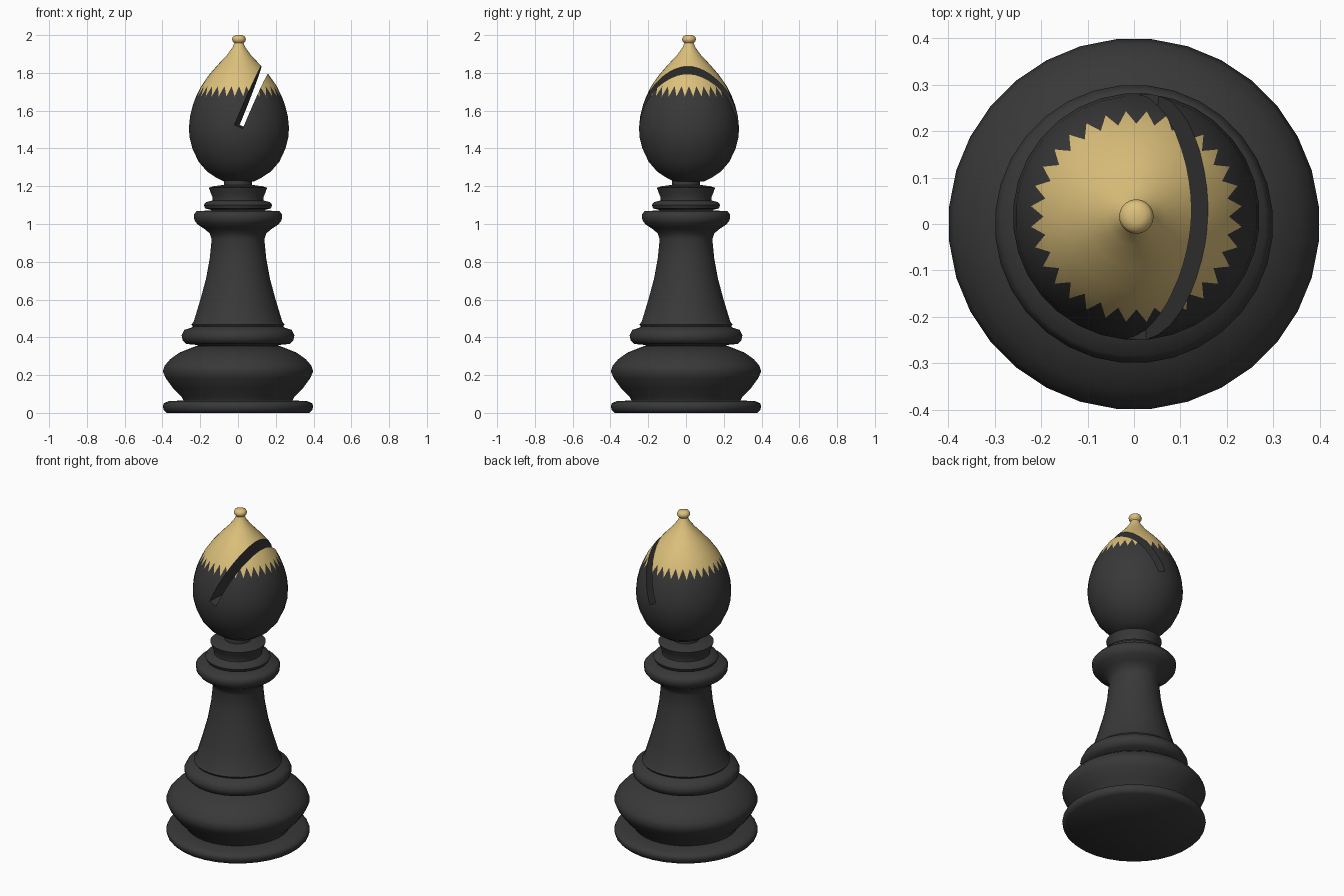
import bpy, bmesh
from math import sin, cos, pi, radians
from mathutils import Matrix

if "Cube" in bpy.data.objects:
    bpy.data.objects.remove(bpy.data.objects["Cube"])

N = 32


def material(name, rgb):
    m = bpy.data.materials.new(name)
    m.diffuse_color = (*rgb, 1)
    m.use_nodes = True
    m.node_tree.nodes["Principled BSDF"].inputs["Base Color"].default_value = m.diffuse_color
    return m


black = material("black", (0.04, 0.04, 0.04))
gold = material("gold", (0.72, 0.53, 0.2))


def smooth(ob, angle):
    bpy.ops.object.select_all(action='DESELECT')
    ob.select_set(True)
    bpy.context.view_layer.objects.active = ob
    bpy.ops.object.shade_smooth_by_angle(angle=radians(angle))


def lathe(name, profile, center=(0, 0), tooth_row=None):
    """Closed turned solid; tooth_row makes a zigzag colour border above that row."""
    bm = bmesh.new()
    rings = []
    for k, (r, z) in enumerate(profile):
        shift = 0.5 if tooth_row is None or k <= tooth_row else 0.0
        rings.append([bm.verts.new((center[0] + r * cos(2 * pi * (i + shift) / N),
                                    center[1] + r * sin(2 * pi * (i + shift) / N), z))
                      for i in range(N)])
    for k, (a, b) in enumerate(zip(rings, rings[1:])):
        for i in range(N):
            j = (i + 1) % N
            if k == tooth_row:
                bm.faces.new((a[i], b[j], b[i])).material_index = 1
                bm.faces.new((a[i], a[j], b[j]))
            else:
                f = bm.faces.new((a[i], a[j], b[j], b[i]))
                f.material_index = int(tooth_row is not None and k > tooth_row)
    bm.faces.new(rings[0][::-1])
    bm.faces.new(rings[-1]).material_index = int(tooth_row is not None)
    bmesh.ops.recalc_face_normals(bm, faces=bm.faces)
    me = bpy.data.meshes.new(name)
    bm.to_mesh(me)
    bm.free()
    me.materials.append(black)
    me.materials.append(gold)
    ob = bpy.data.objects.new(name, me)
    bpy.context.collection.objects.link(ob)
    return ob


# foot disc and round base bulge
base = lathe("base", [
    (0.38, 0.0), (0.395, 0.015), (0.40, 0.035), (0.395, 0.05), (0.37, 0.062),
    (0.29, 0.066), (0.30, 0.085), (0.345, 0.13), (0.385, 0.185), (0.40, 0.22),
    (0.39, 0.25), (0.36, 0.285), (0.31, 0.32), (0.22, 0.355)])

# ring, flared stem and upper collar
stem = lathe("stem", [
    (0.20, 0.345), (0.22, 0.36), (0.275, 0.365), (0.295, 0.385), (0.30, 0.41),
    (0.285, 0.44), (0.25, 0.45), (0.24, 0.457), (0.247, 0.468), (0.235, 0.485),
    (0.20, 0.60), (0.17, 0.71), (0.15, 0.82), (0.14, 0.92), (0.15, 0.95),
    (0.18, 0.975), (0.215, 0.998), (0.232, 1.02), (0.235, 1.05), (0.22, 1.068),
    (0.14, 1.072)])

# stacked neck rings
neck = lathe("neck", [
    (0.13, 1.06), (0.145, 1.075), (0.175, 1.083), (0.182, 1.10), (0.172, 1.115),
    (0.135, 1.125), (0.135, 1.14), (0.145, 1.165), (0.155, 1.192), (0.13, 1.20),
    (0.075, 1.207), (0.075, 1.24)])

# egg-shaped head with gold tip and finial
head = lathe("head", [
    (0.08, 1.225), (0.12, 1.245), (0.17, 1.278), (0.215, 1.33), (0.248, 1.40),
    (0.263, 1.46), (0.266, 1.51), (0.26, 1.57), (0.245, 1.63), (0.228, 1.675),
    (0.20, 1.73), (0.158, 1.79), (0.11, 1.845), (0.063, 1.895), (0.034, 1.935),
    (0.024, 1.958), (0.034, 1.968), (0.037, 1.98), (0.031, 1.993), (0.016, 2.0)],
    center=(0.005, 0.016), tooth_row=9)

# slanted slot through the head
bpy.ops.mesh.primitive_cube_add(size=1)
cutter = bpy.context.object
cutter.name = "slot_cutter"
cutter.hide_render = True
cutter.data.transform(
    Matrix.Translation((0.017, 0.016, 1.515))
    @ Matrix.Rotation(radians(-3), 4, 'Z') @ Matrix.Rotation(radians(22.5), 4, 'Y')
    @ Matrix.Translation((0, 0, 0.3)) @ Matrix.Diagonal((0.048, 1, 0.6, 1)))
cutter.data.materials.append(black)
mod = head.modifiers.new("slot", 'BOOLEAN')
mod.operation = 'DIFFERENCE'
mod.solver = 'EXACT'
mod.object = cutter
bpy.context.view_layer.objects.active = head
bpy.ops.object.modifier_apply(modifier=mod.name)
bpy.data.objects.remove(cutter)

for part in (base, stem, neck, head):
    smooth(part, 50)
